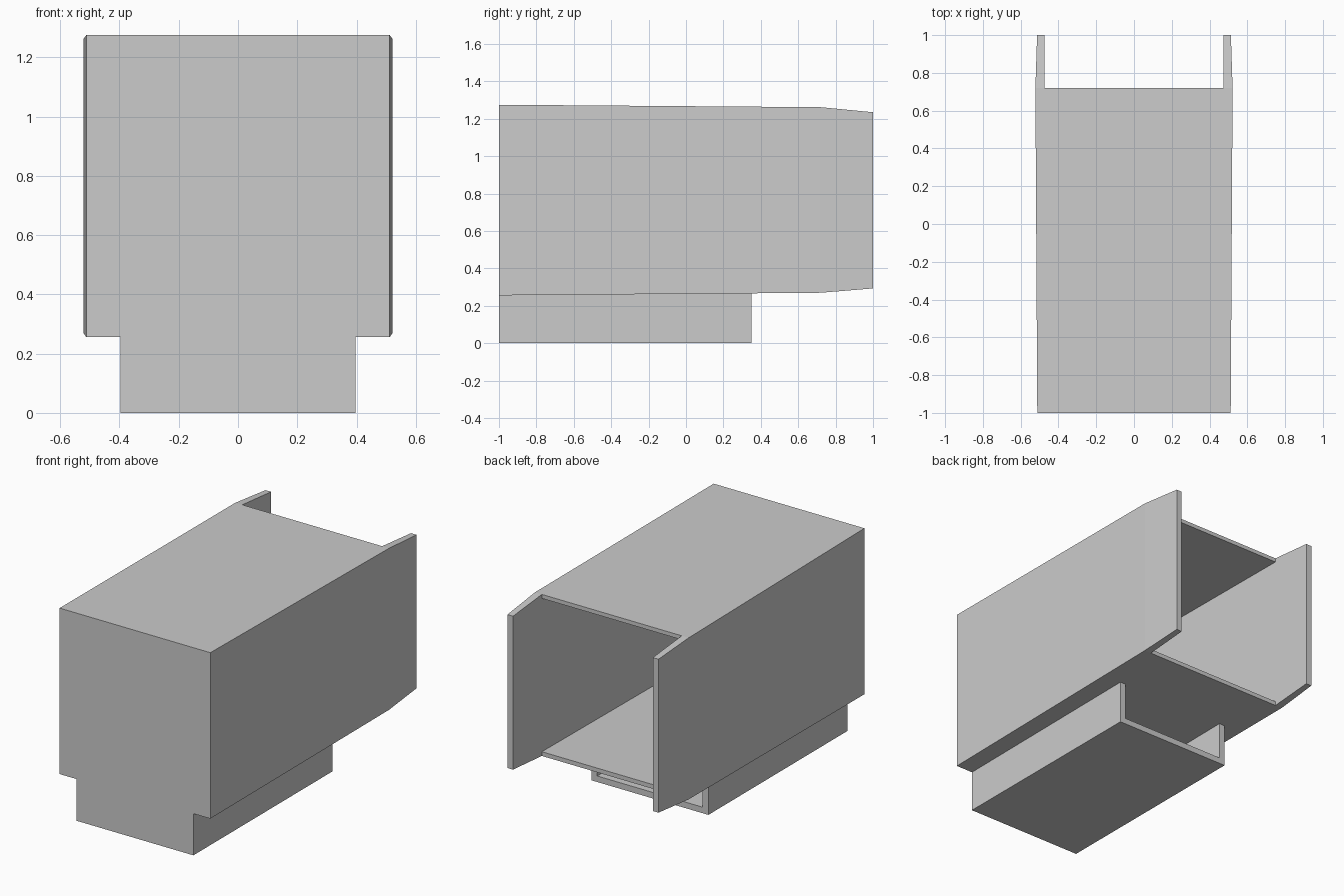
import bpy

cube = bpy.data.objects.get("Cube")
if cube:
    bpy.data.objects.remove(cube, do_unlink=True)

grey = bpy.data.materials.new("plain grey")
grey.use_nodes = True
colour = (0.6, 0.6, 0.6, 1)
grey.diffuse_color = colour
for node in grey.node_tree.nodes:
    if node.type == 'BSDF_PRINCIPLED':
        node.inputs["Base Color"].default_value = colour


def loft(name, stations):
    """Closed solid through rectangles (y, half width, bottom, top)."""
    verts, faces = [], []
    for y, w, z0, z1 in stations:
        verts += [(-w, y, z0), (w, y, z0), (w, y, z1), (-w, y, z1)]
    for s in range(len(stations) - 1):
        a = 4 * s
        for i in range(4):
            j = (i + 1) % 4
            faces.append((a + i, a + 4 + i, a + 4 + j, a + j))
    end = len(verts) - 4
    faces += [(0, 1, 2, 3), (end + 3, end + 2, end + 1, end)]
    mesh = bpy.data.meshes.new(name)
    mesh.from_pydata(verts, [], faces)
    # make every normal point outward
    import bmesh
    bm = bmesh.new()
    bm.from_mesh(mesh)
    bmesh.ops.recalc_face_normals(bm, faces=bm.faces)
    bm.to_mesh(mesh)
    bm.free()
    mesh.materials.append(grey)
    obj = bpy.data.objects.new(name, mesh)
    bpy.context.collection.objects.link(obj)
    return obj


def carve(obj, stations):
    """Cut a lofted solid out of an object."""
    cutter = loft("cutter", stations)
    cutter.hide_render = True
    mod = obj.modifiers.new("carve", 'BOOLEAN')
    mod.operation = 'DIFFERENCE'
    mod.solver = 'EXACT'
    mod.object = cutter
    bpy.context.view_layer.objects.active = obj
    bpy.ops.object.modifier_apply(modifier=mod.name)
    bpy.data.objects.remove(cutter, do_unlink=True)


# Main housing: flared box with tapering rear
housing = loft("housing", [(-1, 0.512, 0.256, 1.275),
                           (0.72, 0.522, 0.27, 1.262),
                           (1, 0.513, 0.293, 1.235)])
# Deep cavity, open at the rear
carve(housing, [(-0.96, 0.475, 0.282, 1.25), (1.2, 0.475, 0.3, 1.234)])
# Roof and floor stop short, leaving the side wings
carve(housing, [(0.72, 0.475, 0.1, 1.5), (1.2, 0.475, 0.1, 1.5)])

# Lower tray: open at the rear, closed above by the housing floor
tray = loft("lower_tray", [(-1, 0.397, 0, 0.256), (0.35, 0.397, 0, 0.267)])
carve(tray, [(-0.96, 0.358, 0.037, 0.5), (0.6, 0.358, 0.037, 0.5)])
